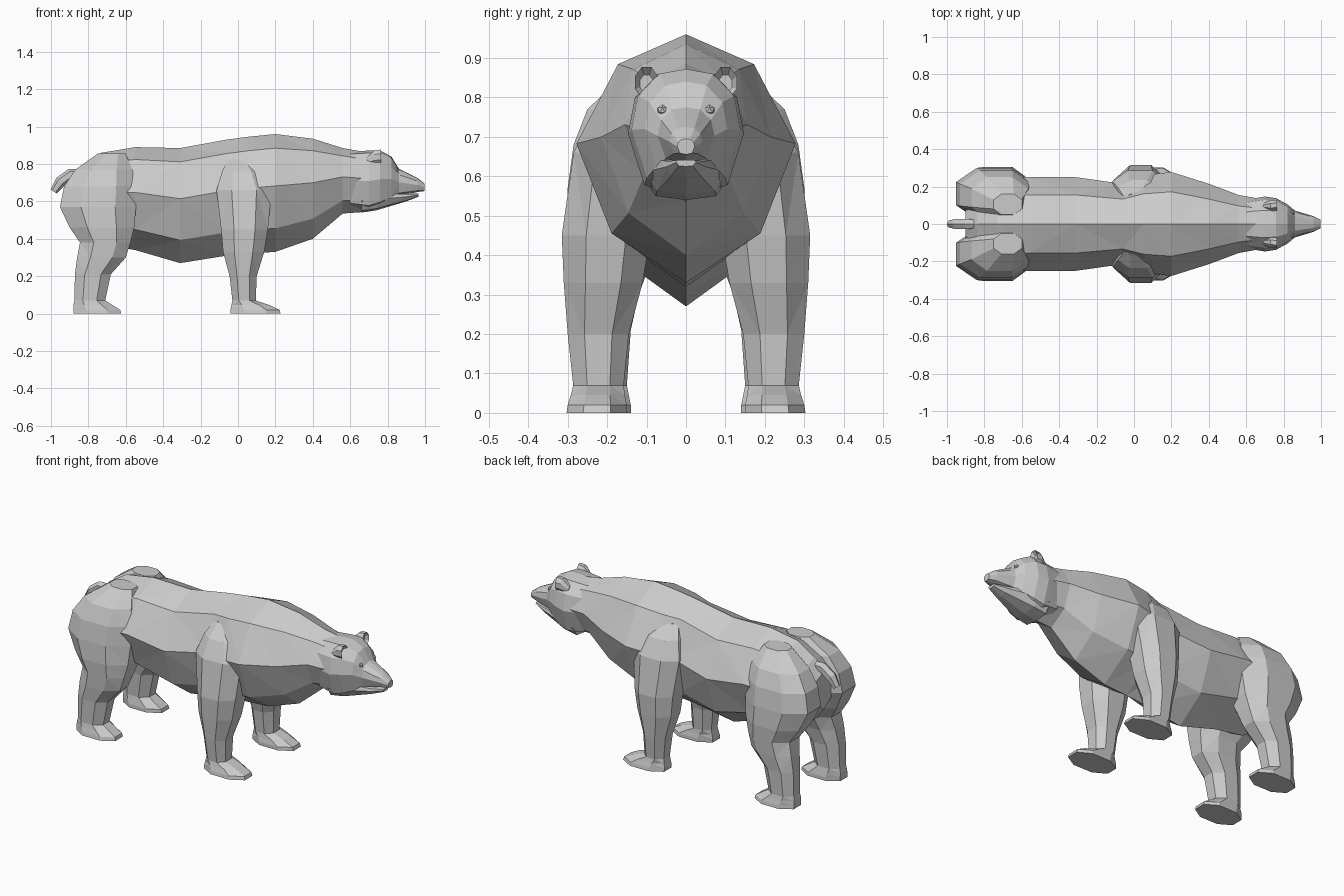
import bpy, bmesh, math
from mathutils import Vector

if "Cube" in bpy.data.objects:
    bpy.data.objects.remove(bpy.data.objects["Cube"])


def loft(name, rings):
    """Skin a list of equal-length point rings into a closed faceted mesh."""
    bm = bmesh.new()
    vs = [[bm.verts.new(p) for p in r] for r in rings]
    n = len(rings[0])
    for a, b in zip(vs, vs[1:]):
        for i in range(n):
            j = (i + 1) % n
            bm.faces.new((a[i], a[j], b[j], b[i]))
    bm.faces.new(vs[0])
    bm.faces.new(vs[-1])
    bmesh.ops.triangulate(bm, faces=bm.faces[:])
    bmesh.ops.recalc_face_normals(bm, faces=bm.faces[:])
    me = bpy.data.meshes.new(name)
    bm.to_mesh(me)
    bm.free()
    ob = bpy.data.objects.new(name, me)
    bpy.context.collection.objects.link(ob)
    return ob


def body_ring(x, zt, zb, w, shape):
    """Symmetric section: ridge, then (width, height) fractions, then keel."""
    h = zt - zb
    side = [(x, w * fy, zb + h * fz) for fy, fz in shape]
    return [(x, 0, zt)] + side + [(x, 0, zb)] + [(px, -py, pz) for px, py, pz in reversed(side)]


def limb_ring(z, x0, x1, y0, y1, s):
    """Horizontal octagon inside the given bounds; s mirrors it."""
    cx, cy, rx, ry = (x0 + x1) / 2, (y0 + y1) / 2, (x1 - x0) / 2, (y1 - y0) / 2
    k = 0.45
    oct8 = [(1, k), (k, 1), (-k, 1), (-1, k), (-1, -k), (-k, -1), (k, -1), (1, -k)]
    return [(cx + rx * a, s * (cy + ry * b), z) for a, b in oct8]


# Body: x, top, bottom, half width
torso_shape = [(0.62, 0.88), (1.0, 0.56), (0.68, 0.2)]
torso = [(-0.90, .72, .50, .10), (-0.84, .79, .42, .20), (-0.73, .86, .37, .25),
         (-0.55, .89, .34, .25), (-0.31, .885, .27, .25), (-0.06, .93, .31, .215),
         (0.05, .945, .32, .26), (0.20, .96, .33, .278), (0.40, .935, .40, .215),
         (0.56, .885, .535, .155), (0.70, .86, .545, .13)]
loft("body", [body_ring(*t, torso_shape) for t in torso])

# Head and muzzle
head_shape = [(0.5, 0.96), (0.88, 0.78), (1.0, 0.5), (0.72, 0.1)]
head = [(0.60, .865, .56, .13), (0.70, .872, .545, .147), (0.76, .872, .565, .138),
        (0.82, .84, .60, .105), (0.86, .775, .63, .072), (0.96, .725, .65, .042),
        (0.998, .695, .655, .022)]
loft("head", [body_ring(*t, head_shape) for t in head])

# Lower jaw
jaw_shape = [(0.9, 0.95), (1.0, 0.6), (0.7, 0.1)]
jaw = [(0.66, .64, .54, .11), (0.74, .65, .552, .105), (0.90, .64, .60, .05), (0.965, .642, .625, .025)]
loft("lower_jaw", [body_ring(*t, jaw_shape) for t in jaw])

# Tail
tail = [(-0.84, .745, .028), (-0.895, .745, .03), (-0.95, .705, .03), (-0.985, .653, .02)]
rings = []
for i, (x, z, r) in enumerate(tail):
    a, b = tail[max(i - 1, 0)], tail[min(i + 1, len(tail) - 1)]
    d = Vector((b[0] - a[0], 0, b[1] - a[1])).normalized()
    nrm = Vector((-d.z, 0, d.x))
    rings.append([Vector((x, 0, z)) + nrm * r * math.cos(t) + Vector((0, r * math.sin(t), 0))
                  for t in (k * math.tau / 6 for k in range(6))])
loft("tail", rings)

# Leg bounds: z, x min, x max, y min, y max
front_leg = [(.83, -.05, .06, .09, .16), (.76, -.085, .13, .08, .235), (.66, -.115, .18, .08, .285),
             (.45, -.09, .16, .09, .315), (.33, -.08, .14, .11, .31), (.20, -.045, .10, .145, .30),
             (.07, -.03, .095, .158, .286), (.045, -.035, .17, .155, .292), (.02, -.04, .222, .15, .30),
             (0, -.04, .228, .15, .303)]
hind_leg = [(.855, -.75, -.60, .05, .16), (.77, -.87, -.565, .03, .25), (.68, -.93, -.545, .025, .285),
            (.57, -.952, -.545, .025, .30), (.46, -.90, -.555, .05, .305), (.38, -.845, -.575, .09, .30),
            (.30, -.86, -.60, .12, .295), (.21, -.872, -.68, .14, .285), (.07, -.875, -.71, .15, .28),
            (.045, -.88, -.67, .145, .285), (.02, -.88, -.63, .14, .292), (0, -.88, -.625, .14, .295)]
for s, tag in ((1, "left"), (-1, "right")):
    loft("front_leg_" + tag, [limb_ring(*r, s) for r in front_leg])
    loft("hind_leg_" + tag, [limb_ring(*r, s) for r in hind_leg])

    # Rounded ear: x, y, z, radius, with a hollow front
    ear = [(.69, .095, .815, .022), (.73, .098, .835, .042), (.765, .10, .838, .042), (.745, .10, .835, .024)]
    loft("ear_" + tag, [[(x, s * (y + .75 * r * math.cos(t)), z + r * math.sin(t))
                         for t in (k * math.tau / 8 + math.pi / 8 for k in range(8))]
                        for x, y, z, r in ear])

    # Eye under the brow
    bpy.ops.mesh.primitive_ico_sphere_add(subdivisions=1, radius=.014, location=(.845, s * .06, .768))
    bpy.context.object.name = "eye_" + tag
